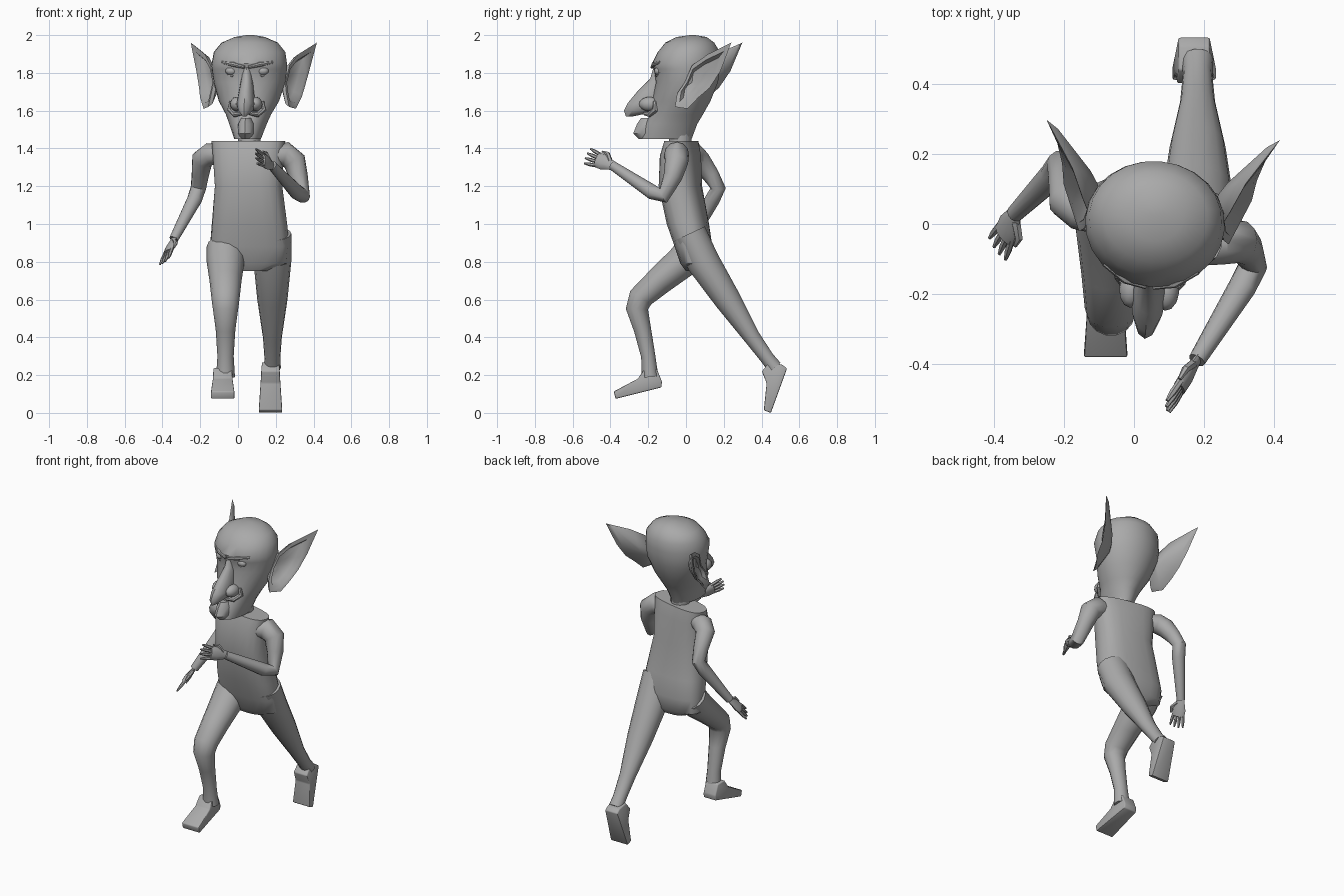
import bpy, bmesh, math
from mathutils import Vector, Matrix

cube = bpy.data.objects.get("Cube")
if cube:
    bpy.data.objects.remove(cube)

clay = bpy.data.materials.new("grey_clay")
clay.use_nodes = True
grey = (.4, .4, .4, 1)
clay.diffuse_color = grey
clay.node_tree.nodes["Principled BSDF"].inputs["Base Color"].default_value = grey

made = []
middle = Matrix.Translation((.06, 0, 0))
head_pose = middle @ Matrix.Rotation(math.radians(-5), 4, 'Z')


def finish(name, bm, matrix=None):
    """Turn a bmesh into a named object with the clay material."""
    if matrix:
        bm.transform(matrix)
    bmesh.ops.recalc_face_normals(bm, faces=bm.faces)
    mesh = bpy.data.meshes.new(name)
    bm.to_mesh(mesh)
    bm.free()
    mesh.materials.append(clay)
    ob = bpy.data.objects.new(name, mesh)
    bpy.context.collection.objects.link(ob)
    made.append(ob)


def bridge(bm, rings):
    """Skin a list of equal vertex rings and cap both ends."""
    count = len(rings[0])
    for lower, upper in zip(rings, rings[1:]):
        for i in range(count):
            j = (i + 1) % count
            bm.faces.new((lower[i], lower[j], upper[j], upper[i]))
    bm.faces.new(rings[0])
    bm.faces.new(rings[-1])


def circle(count):
    angles = [math.tau * k / count for k in range(count)]
    return [(math.cos(a), math.sin(a)) for a in angles]


def add_tube(bm, points, radii, sides=12, across=(1, 0, 0), flat=1):
    """Tube along points; flat scales its thickness against its width."""
    points = [Vector(p) for p in points]
    u, rings = Vector(across), []
    for i, p in enumerate(points):
        along = Vector()
        if i > 0:
            along += (p - points[i - 1]).normalized()
        if p is not points[-1]:
            along += (points[i + 1] - p).normalized()
        along.normalize()
        u = (u - along * u.dot(along)).normalized()
        v = along.cross(u) * flat
        rings.append([bm.verts.new(p + (u * c + v * s) * radii[i]) for c, s in circle(sides)])
    bridge(bm, rings)


def tube(name, path, matrix=None, **options):
    """Tube object from points that carry their radius last."""
    bm = bmesh.new()
    add_tube(bm, [p[:-1] for p in path], [p[-1] for p in path], **options)
    finish(name, bm, matrix)


def stack(name, rows, matrix, sides=20, power=1, twist=0):
    """Level rings from rows of height, half width, front and back."""
    bm = bmesh.new()
    rings = []
    for z, width, front, back in rows:
        turn = Matrix.Rotation(twist * (z - rows[0][0]), 3, 'Z')
        ring = []
        for c, s in circle(sides):
            x = math.copysign(abs(c) ** power, c) * width
            y = math.copysign(abs(s) ** power, s) * (back - front) / 2
            ring.append(bm.verts.new(turn @ Vector((x, y + (front + back) / 2, z))))
        rings.append(ring)
    bridge(bm, rings)
    finish(name, bm, matrix)


def blob(name, centre, size, matrix):
    bm = bmesh.new()
    bmesh.ops.create_uvsphere(bm, u_segments=12, v_segments=8, radius=1)
    finish(name, bm, matrix @ Matrix.Translation(centre) @ Matrix.Diagonal((*size, 1)))


def leg(side, x, path):
    """Leg from points of depth, height and radius."""
    tube(side + "_leg", [(x, *p) for p in path], sides=14, flat=.9)


def foot(side, x, heel, pitch):
    """Wedge foot, wider at the toe, pitched about its heel."""
    bm = bmesh.new()
    outline = [(0, 0), (.25, 0), (.25, .04), (.11, .075), (.06, .12), (0, .1), (-.01, .03)]
    rings = [[bm.verts.new((s * (.045 + .07 * along), -along, up)) for along, up in outline]
             for s in (-1, 1)]
    bridge(bm, rings)
    bmesh.ops.recalc_face_normals(bm, faces=bm.faces)
    bmesh.ops.bevel(bm, geom=bm.edges[:], offset=.006, segments=2, affect='EDGES', profile=.5)
    tilt = Matrix.Rotation(math.radians(pitch), 4, 'X')
    finish(side + "_foot", bm, Matrix.Translation((x, *heel)) @ tilt)


def hand(side, wrist, direction, across):
    """Flat palm, four fingers and a thumb on the across side."""
    o, d, w = Vector(wrist), Vector(direction).normalized(), Vector(across)
    w = (w - d * w.dot(d)).normalized()
    bm = bmesh.new()
    palm = [o + d * step for step in (-.01, .02, .06, .1)]
    add_tube(bm, palm, (.024, .03, .042, .04), sides=10, across=w, flat=.45)
    for i in range(4):
        spread = 1.5 - i
        knuckle = o + d * .085 + w * spread * .02
        tip = knuckle + d * (.09 - .008 * abs(spread)) + w * spread * .008
        add_tube(bm, (knuckle, knuckle.lerp(tip, .6), tip), (.01, .01, .005), sides=6, across=w)
    base = o + d * .02 + w * .015
    joint = base + (d + w) * .035
    add_tube(bm, (base, joint, joint + d * .035), (.014, .012, .006), sides=6, across=d.cross(w))
    finish(side + "_hand", bm)


def arm(side, path, direction, across):
    tube(side + "_arm", path, across=(0, 1, 0))
    hand(side, path[-1][:3], direction, across)


# Torso, twisted so the left shoulder leads
stack("torso", [
    (.75, .1, 0, .1), (.79, .2, -.03, .13), (.88, .21, -.06, .14), (1, .2, -.1, .12),
    (1.2, .18, -.14, .08), (1.36, .19, -.13, .07), (1.44, .2, -.1, .05),
], middle, power=.75, twist=-.3)
tube("neck", [(0, -.03, 1.38, .06), (0, -.03, 1.5, .06)], middle)

# Legs in mid stride
left_x, right_x = .182, -.066
leg("left", left_x, [
    (.02, .95, .1), (.09, .8, .1), (.22, .6, .08), (.35, .4, .05), (.43, .29, .042), (.47, .24, .045)])
leg("right", right_x, [
    (.05, .88, .1), (-.02, .8, .1), (-.14, .7, .085), (-.24, .61, .075), (-.26, .55, .067),
    (-.23, .44, .052), (-.2, .3, .043), (-.19, .19, .05)])
foot("left", left_x - .01, (.535, .235), 70)
foot("right", right_x - .015, (-.13, .135), 14)

# Arms swinging
arm("left", [
    (.18, -.06, 1.36, .06), (.25, -.05, 1.37, .066), (.3, -.05, 1.33, .062), (.32, -.07, 1.25, .05),
    (.34, -.12, 1.15, .042), (.31, -.18, 1.17, .04), (.18, -.39, 1.31, .025),
], (-.5, -.8, .3), (-.3, 0, 1))
arm("right", [
    (-.1, .02, 1.37, .05), (-.15, .04, 1.37, .06), (-.19, .07, 1.34, .058), (-.2, .13, 1.26, .046),
    (-.21, .17, 1.19, .041), (-.23, .14, 1.13, .04), (-.34, .03, .92, .025),
], (-.3, -.6, -.7), (.5, -.6, .4))

# Head, long nose and jutting chin
stack("head", [
    (1.45, .07, -.24, .03), (1.53, .1, -.22, .06), (1.58, .12, -.19, .09), (1.65, .16, -.18, .13),
    (1.75, .19, -.16, .17), (1.82, .2, -.17, .18), (1.85, .2, -.18, .18), (1.91, .19, -.15, .18),
    (1.96, .15, -.11, .15), (1.99, .08, -.05, .11), (2, .02, .02, .05),
], head_pose, sides=24)
stack("nose", [
    (1.84, .02, -.17, -.1), (1.77, .03, -.19, -.1), (1.7, .04, -.26, -.1), (1.64, .05, -.31, -.1),
    (1.6, .04, -.33, -.14), (1.57, .01, -.32, -.28)], head_pose, sides=12)
stack("chin", [
    (1.45, .03, -.25, -.1), (1.48, .045, -.28, -.1), (1.53, .045, -.26, -.1), (1.56, .03, -.24, -.1),
], head_pose, sides=12)

# Mirrored features of the face
for side, sign in (("left", 1), ("right", -1)):
    pose = head_pose @ Matrix.Diagonal((sign, 1, 1, 1))
    blob(side + "_nostril", (.05, -.19, 1.635), (.036, .055, .038), pose)
    blob(side + "_eye", (.083, -.14, 1.81), (.032, .022, .022), pose)
    tube(side + "_brow", [
        (.01, -.18, 1.83, .008), (.07, -.165, 1.845, .013), (.135, -.125, 1.855, .008),
    ], pose, sides=8, across=(0, 0, 1))
    tube(side + "_lower_lid", [
        (.045, -.15, 1.8, .005), (.08, -.148, 1.785, .007), (.12, -.125, 1.8, .005),
    ], pose, sides=6, across=(0, 0, 1))
    # Fold running from the nostril round the corner of the mouth
    tube(side + "_cheek_fold", [
        (.08, -.155, 1.65, .012), (.088, -.155, 1.605, .017), (.06, -.19, 1.58, .015),
        (.03, -.215, 1.585, .011), (0, -.22, 1.595, .008),
    ], pose, sides=8, across=(0, 1, 0))

    # Ear: pointed rim, bulging back, hollow outer face
    rim = [Vector(p) for p in (
        (.335, .27, 1.96), (.25, .14, 1.9), (.21, .05, 1.84), (.19, .01, 1.75), (.2, -.03, 1.69),
        (.215, -.04, 1.62), (.245, .03, 1.61), (.27, .09, 1.67), (.28, .15, 1.72), (.3, .21, 1.81))]
    root, hollow = Vector((.15, .09, 1.75)), Vector((.225, .075, 1.75))
    layers = [(root, .75, 0), (hollow, .12, .022), (hollow, 0, 0), (hollow, .22, 0),
              (hollow, .38, .025), (hollow, .8, .03)]
    bm = bmesh.new()
    bridge(bm, [[bm.verts.new(p.lerp(goal, blend) - Vector((depth, 0, 0))) for p in rim]
                for goal, blend, depth in layers])
    finish(side + "_ear", bm, pose)

# Smooth shading with crisp edges
bpy.ops.object.select_all(action='DESELECT')
for ob in made:
    ob.select_set(True)
bpy.context.view_layer.objects.active = made[0]
bpy.ops.object.shade_smooth_by_angle(angle=math.radians(42))
